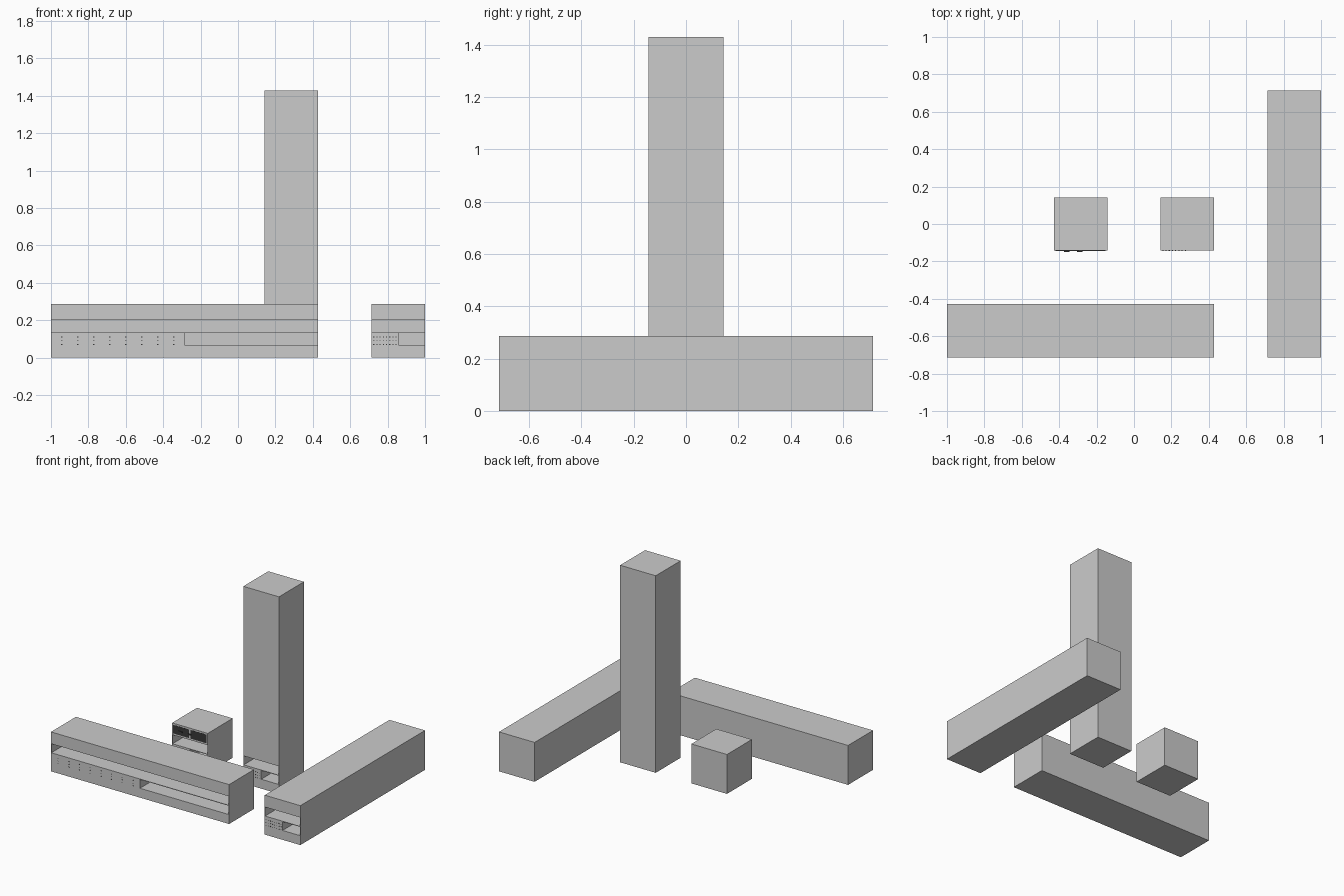
import bpy, bmesh
from mathutils import Matrix, Vector

if "Cube" in bpy.data.objects:
    bpy.data.objects.remove(bpy.data.objects["Cube"])

U = 2 / 7          # module size
H = U / 2
DEPTH = 0.2        # slot depth
WALL = 0.003

dark = bpy.data.materials.new("dark_panel")
dark.diffuse_color = (0.04, 0.04, 0.04, 1)
dark.use_nodes = True
dark.node_tree.nodes["Principled BSDF"].inputs["Base Color"].default_value = dark.diffuse_color


def add_box(bm, lo, hi):
    lo, hi = Vector(lo), Vector(hi)
    m = Matrix.Translation((lo + hi) / 2) @ Matrix.Diagonal((*(hi - lo), 1))
    bmesh.ops.create_cube(bm, size=1, matrix=m)


def make(name, boxes, mat=None):
    me = bpy.data.meshes.new(name)
    bm = bmesh.new()
    for lo, hi in boxes:
        add_box(bm, lo, hi)
    bm.to_mesh(me)
    bm.free()
    ob = bpy.data.objects.new(name, me)
    bpy.context.collection.objects.link(ob)
    if mat:
        me.materials.append(mat)
    return ob


def block(name, x0, x1, y0, y1, height, groove=False):
    """Box with a full-width slot and a half-width slot in its front."""
    body = make(name, [((x0, y0, 0), (x1, y1, height))])
    mid = (x0 + x1) / 2
    f, b = y0 - 0.05, y0 + DEPTH
    cuts = [((x0 + WALL, f, 0.135), (x1 - WALL, b, 0.2)),
            ((mid, f, 0.068), (x1 - WALL, b, 0.131))]
    if groove:
        cuts.append(((mid - 0.001, f, 0.205), (mid + 0.001, y0 + 0.003, 0.283)))
    cutter = make(name + "_cutter", cuts)
    cutter.hide_render = True
    mod = body.modifiers.new("slots", 'BOOLEAN')
    mod.operation = 'DIFFERENCE'
    mod.solver = 'EXACT'
    mod.object = cutter
    bpy.context.view_layer.objects.active = body
    bpy.ops.object.modifier_apply(modifier=mod.name)
    bpy.data.objects.remove(cutter)

    # small studs on the lower left panel
    w = mid - x0
    sx = min(0.004, w * 0.02)
    studs = []
    for i in range(8):
        x = x0 + w * (0.08 + 0.12 * i)
        for z in (0.07, 0.09, 0.11):
            studs.append(((x - sx, y0 - 0.0008, z - 0.002),
                          (x + sx, y0 + 0.001, z + 0.002)))
    make(name + "_studs", studs, dark)


block("long_front_block", -1, 1.5 * U, -2.5 * U, -1.5 * U, U)
block("long_side_block", 2.5 * U, 1, -2.5 * U, 2.5 * U, U, True)
block("cube_block", -1.5 * U, -H, -H, H, U)
block("tower_block", H, 1.5 * U, -H, H, 5 * U)

# dark panels and small handles on the cube
make("cube_windows", [((x, -H - 0.001, 0.212), (x + 0.126, -H + 0.002, 0.274))
                      for x in (-0.419, -0.279)], dark)
make("cube_handles", [((x, -H - 0.006, 0.236), (x + 0.03, -H, 0.244))
                      for x in (-0.374, -0.305)], dark)
